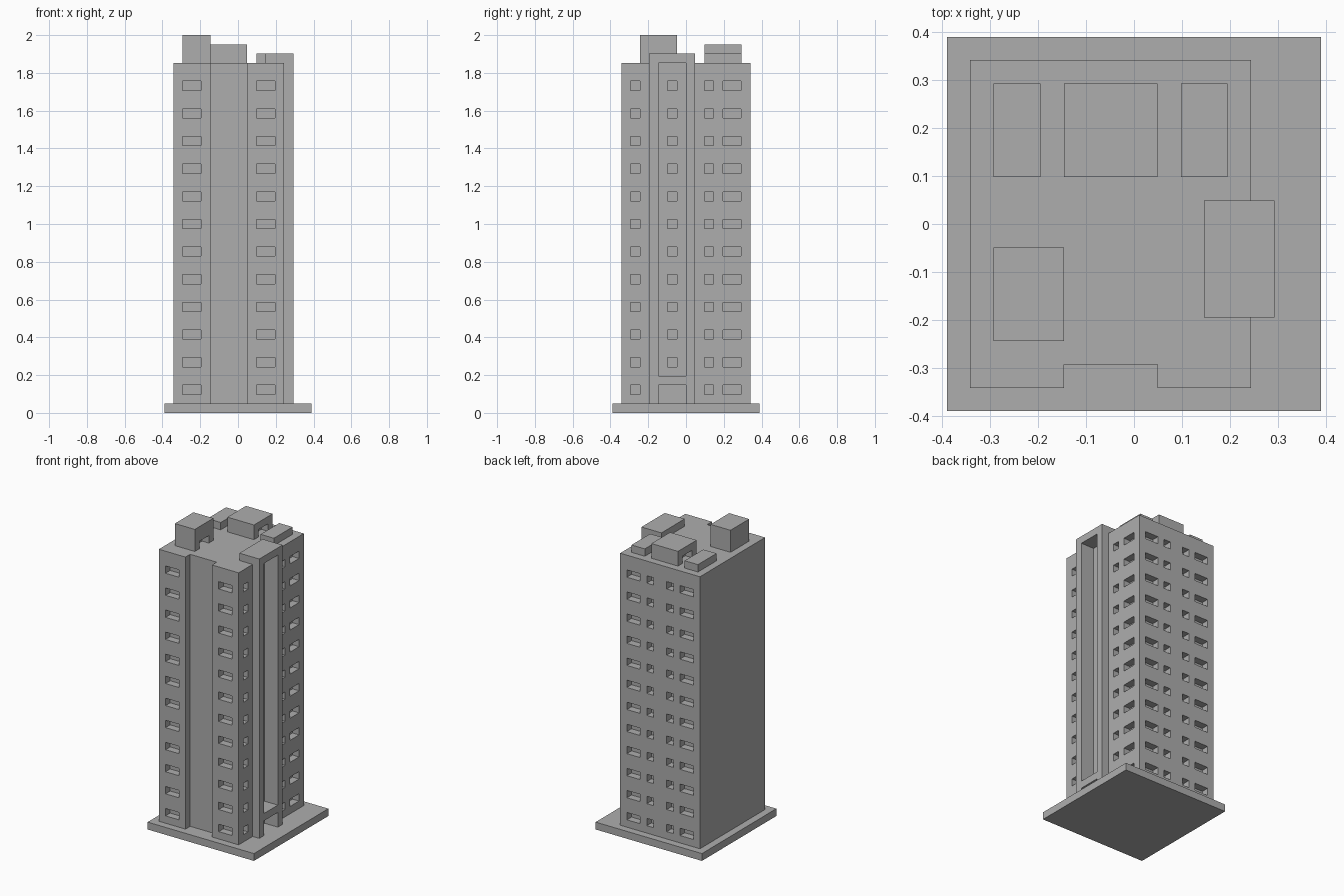
import bpy
import bmesh

U = 2 / 41          # one building module
FLOORS = 12
ROOF = 38

if "Cube" in bpy.data.objects:
    bpy.data.objects.remove(bpy.data.objects["Cube"], do_unlink=True)

# Single concrete colour
concrete = bpy.data.materials.new("concrete_grey")
concrete.use_nodes = True
grey = (0.42, 0.42, 0.42, 1)
concrete.diffuse_color = grey
concrete.node_tree.nodes["Principled BSDF"].inputs["Base Color"].default_value = grey


def finish(name, bm):
    bmesh.ops.recalc_face_normals(bm, faces=bm.faces)
    mesh = bpy.data.meshes.new(name)
    bm.to_mesh(mesh)
    bm.free()
    mesh.materials.append(concrete)
    obj = bpy.data.objects.new(name, mesh)
    bpy.context.collection.objects.link(obj)
    return obj


def boxes(name, spans):
    """Mesh of boxes, each given as (x0, x1, y0, y1, z0, z1) in modules."""
    bm = bmesh.new()
    for x0, x1, y0, y1, z0, z1 in spans:
        verts = bmesh.ops.create_cube(bm, size=1)["verts"]
        for v in verts:
            v.co = (U * (x1 if v.co.x > 0 else x0),
                    U * (y1 if v.co.y > 0 else y0),
                    U * (z1 if v.co.z > 0 else z0))
    return finish(name, bm)


def prism(name, outline, z0, z1):
    bm = bmesh.new()
    face = bm.faces.new([bm.verts.new((x * U, y * U, z0 * U)) for x, y in outline])
    top = bmesh.ops.extrude_face_region(bm, geom=[face])["geom"]
    for v in top:
        if isinstance(v, bmesh.types.BMVert):
            v.co.z = z1 * U
    return finish(name, bm)


def cut(target, spans):
    cutter = boxes("cutter", spans)
    cutter.hide_render = True
    mod = target.modifiers.new("cut", 'BOOLEAN')
    mod.operation = 'DIFFERENCE'
    mod.solver = 'EXACT'
    mod.object = cutter
    bpy.context.view_layer.objects.active = target
    bpy.ops.object.modifier_apply(modifier=mod.name)
    bpy.data.objects.remove(cutter, do_unlink=True)


# Ground slab
boxes("ground_slab", [(-8, 8, -8, 8, 0, 1)])

# Tower with the full-height front notch
tower = prism("tower", [(-7, -7), (-3, -7), (-3, -6), (1, -6), (1, -7),
                        (5, -7), (5, 7), (-7, 7)], 1, ROOF)

# Tall side recess and the entrance below it
cut(tower, [(4, 5.5, -3, 0, 4, ROOF + .5), (4, 5.5, -3, 0, .5, 3)])

# Windows, one module deep on every floor
windows = []
for floor in range(FLOORS):
    z = 2 + 3 * floor
    for a, b in [(-6, -4), (2, 4)]:
        windows.append((a, b, -7.5, -6, z, z + 1))
    for a, b in [(-6, -4), (-3, -2), (0, 1), (2, 4)]:
        windows.append((a, b, 6, 7.5, z, z + 1))
    for a, b in [(-6, -5), (2, 3), (4, 6)]:
        windows.append((4.0 if b < 6 else 4.02, 5.5, a, b - (.02 if b == 6 else 0), z, z + 1))
    if floor:
        windows.append((3, 4.5, -2, -1, z, z + 1))
cut(tower, windows)

# Frame around the side recess
for name, y in [("frame_front_post", -4), ("frame_back_post", 0)]:
    boxes(name, [(5, 6, y, y + 1, 1, ROOF)])
boxes("entrance_lintel", [(5, 6, -3, 0, 3, 4)])
boxes("frame_cap", [(3, 6, -4, 1, ROOF, ROOF + 1)])

# Rooftop blocks
boxes("roof_block_right", [(-6, -4, 2, 6, ROOF, ROOF + 1)])
boxes("roof_block_left", [(2, 4, 2, 6, ROOF, ROOF + 1)])
plant_room = boxes("plant_room", [(-3, 1, 2, 6, ROOF, ROOF + 2)])
cut(plant_room, [(x, x + 1.5, 3, 5, ROOF - .5, ROOF + 1) for x in (-3.5, 0)])
stair_house = boxes("stair_house", [(-6, -3, -5, -1, ROOF, ROOF + 3)])
cut(stair_house, [(-4, -2.5, -4, -2, ROOF - .5, ROOF + 1)])
